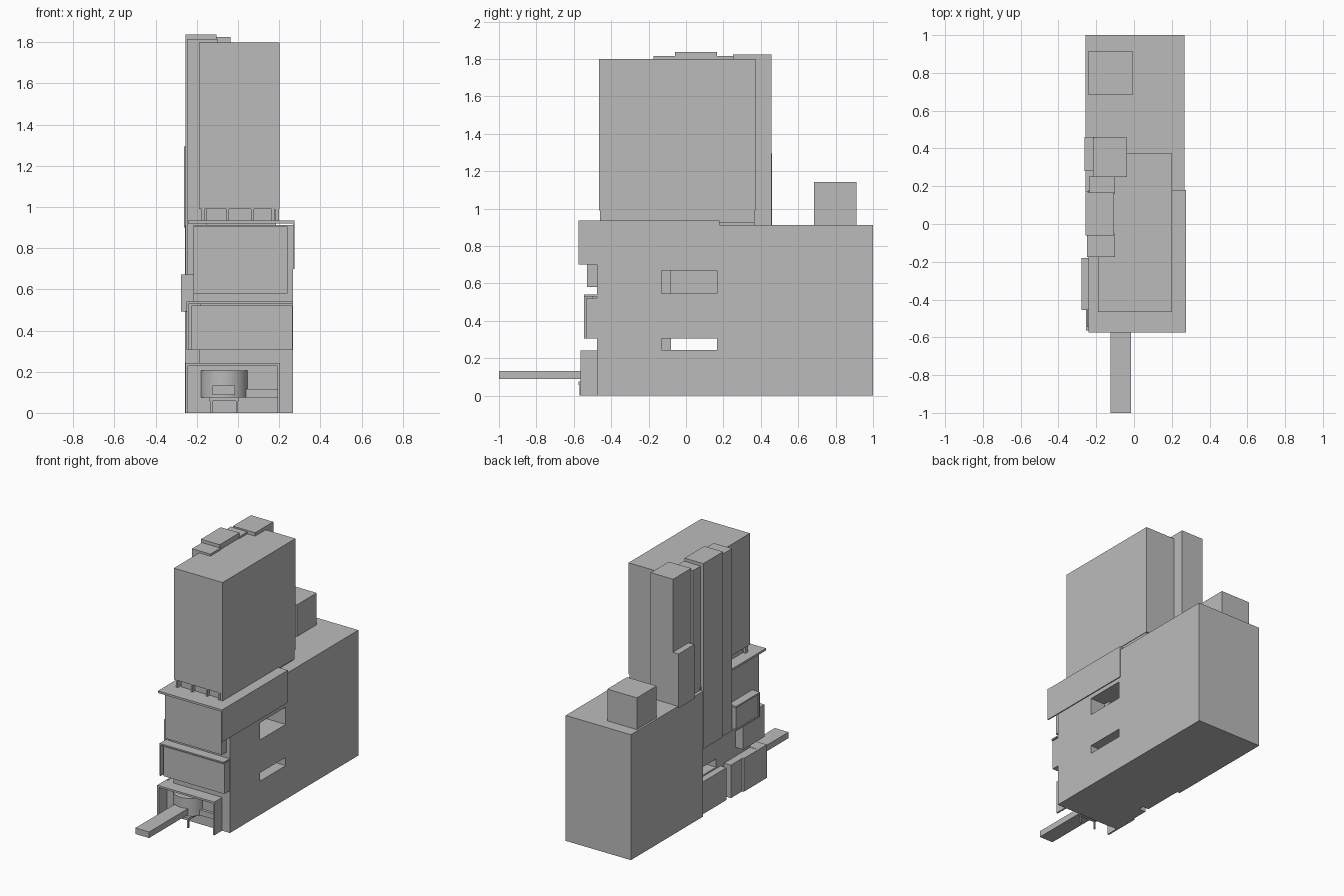
import bpy

old = bpy.data.objects.get("Cube")
if old:
    bpy.data.objects.remove(old, do_unlink=True)

grey = bpy.data.materials.new("plain grey")
grey.use_nodes = True
colour = (0.5, 0.5, 0.5, 1)
grey.diffuse_color = colour
grey.node_tree.nodes["Principled BSDF"].inputs["Base Color"].default_value = colour


def box(name, x, y, z):
    """Axis-aligned box from (low, high) ranges."""
    bpy.ops.mesh.primitive_cube_add(size=1)
    ob = bpy.context.object
    ob.name = name
    for v in ob.data.vertices:
        v.co = [r[0] if c < 0 else r[1] for c, r in zip(v.co, (x, y, z))]
    ob.data.materials.append(grey)
    return ob


def cut(target, name, x, y, z):
    """Subtract a hidden box from the target."""
    cutter = box(name, x, y, z)
    cutter.hide_render = True
    cutter.hide_set(True)
    cutter.display_type = 'WIRE'
    mod = target.modifiers.new(name, 'BOOLEAN')
    mod.operation = 'DIFFERENCE'
    mod.solver = 'EXACT'
    mod.object = cutter
    bpy.context.view_layer.objects.active = target
    bpy.ops.object.modifier_apply(modifier=mod.name)
    bpy.data.objects.remove(cutter, do_unlink=True)


# Podium: full-width rear and narrower front with two side slots
box("podium_rear", (-.257, .268), (.17, 1), (0, .912))
front = box("podium_front", (-.187, .268), (-.475, .17), (0, .912))
for label, z in (("lower", (.245, .305)), ("upper", (.545, .67))):
    cut(front, label + "_slot_recess", (.15, .4), (-.13, .165), z)
    cut(front, label + "_slot_through", (-.4, .4), (-.08, .165), z)
box("ground_side_block", (-.235, -.18), (-.13, .17), (0, .235))
box("upper_side_wall", (-.215, -.18), (-.475, -.17), (.5, .912))

# Roof deck with an edge panel down the side
box("deck", (-.242, .275), (-.575, .18), (.92, .935))
box("deck_edge_panel", (.266, .275), (-.575, .18), (.7, .93))

# Upper front bay
box("upper_bay", (-.215, .24), (-.53, -.47), (.58, .905))

# Middle front bay with its frame
box("middle_bay", (-.225, .264), (-.535, -.47), (.305, .522))
box("middle_bay_top", (-.25, .266), (-.545, -.47), (.53, .54))
box("middle_bay_cheek", (-.25, -.24), (-.545, -.3), (.305, .54))
box("middle_bay_side", (-.24, -.18), (-.5, -.3), (.305, .53))

# Projecting side bay
box("side_bay", (-.27, -.2), (-.44, -.19), (.5, .66))
box("side_bay_top", (-.277, -.2), (-.455, -.18), (.66, .672))
box("side_bay_base", (-.277, -.2), (-.455, -.18), (.493, .503))
box("side_bay_end", (-.277, -.2), (-.455, -.445), (.493, .67))

# Entrance: canopy, fins, drum, low wall, step and walkway
box("entrance_canopy", (-.248, .205), (-.565, -.47), (.228, .242))
box("entrance_right_fin", (-.255, -.242), (-.565, -.3), (0, .242))
box("entrance_left_fin", (.193, .205), (-.565, -.47), (0, .235))
box("entrance_side_wall", (-.242, -.18), (-.47, -.17), (0, .24))
box("entrance_low_wall", (.03, .195), (-.495, -.47), (.075, .115))
bpy.ops.mesh.primitive_cylinder_add(vertices=48, radius=.115, depth=.13,
                                    location=(-.067, -.45, .14))
drum = bpy.context.object
drum.name = "entrance_drum"
drum.data.materials.append(grey)
bpy.ops.object.shade_smooth_by_angle()
box("walkway", (-.125, -.015), (-1, -.53), (.088, .132))
box("entrance_step", (-.14, .005), (-.575, -.46), (.058, .076))
for side, x in (("right", -.13), ("left", -.005)):
    box("step_post_" + side, (x - .005, x + .005), (-.57, -.56), (0, .06))

# Tower above a recessed neck with small fins
box("tower", (-.19, .202), (-.465, .372), (.99, 1.8))
box("tower_neck", (-.155, .185), (-.435, .365), (.91, .99))
for i, x in enumerate((-.17, -.05, .07, .17)):
    box(f"neck_fin_{i + 1}", (x - .007, x + .007), (-.46, -.43), (.93, .99))
box("neck_side_panel", (.18, .198), (-.46, .365), (.925, .99))

# Service shafts on the right flank
box("shaft_rear", (-.217, -.037), (.25, .458), (.9, 1.825))
box("shaft_rear_annex", (-.263, -.21), (.28, .46), (.9, 1.295))
box("shaft_link", (-.235, -.1), (.16, .255), (.9, 1.815))
box("shaft_middle", (-.256, -.105), (-.06, .167), (.49, 1.838))
box("shaft_front", (-.248, -.1), (-.175, -.05), (.49, 1.815))

# Rear roof housing
box("roof_housing", (-.243, -.005), (.685, .912), (.9, 1.143))
